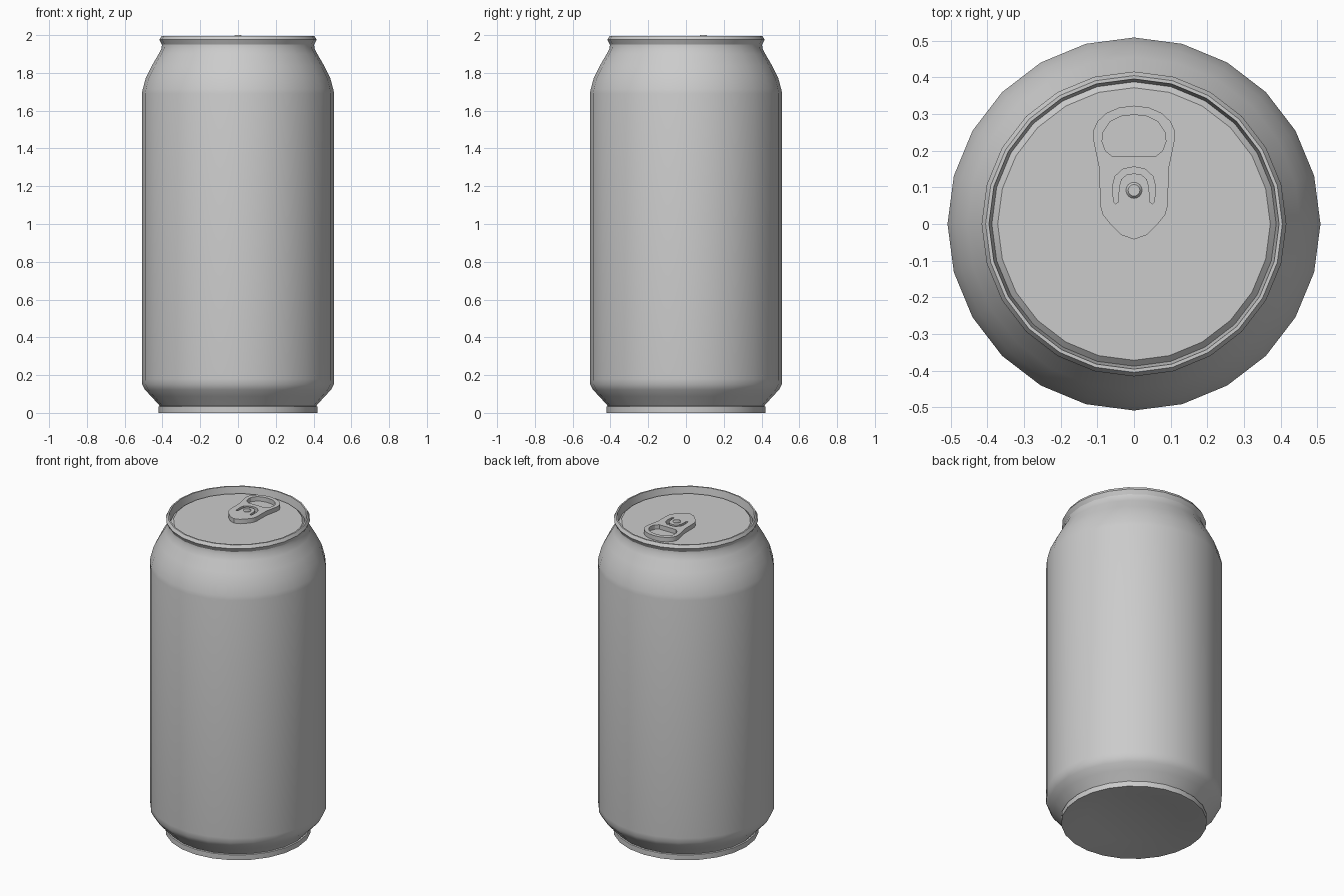
import bpy, bmesh, math

if "Cube" in bpy.data.objects:
    bpy.data.objects.remove(bpy.data.objects["Cube"])


def smooth(obj, angle=30):
    bpy.ops.object.select_all(action='DESELECT')
    obj.select_set(True)
    bpy.context.view_layer.objects.active = obj
    bpy.ops.object.shade_smooth_by_angle(angle=math.radians(angle))


def lathe(name, profile, sides, center=(0, 0)):
    """Revolve (radius, z) points about a vertical axis; radius 0 makes a pole."""
    bm = bmesh.new()
    rings = []
    for r, z in profile:
        n = 1 if r == 0 else sides
        rings.append([bm.verts.new((center[0] + r * math.cos(2 * math.pi * i / sides),
                                    center[1] + r * math.sin(2 * math.pi * i / sides), z))
                      for i in range(n)])
    for a, b in zip(rings, rings[1:]):
        for i in range(sides):
            j = (i + 1) % sides
            quad = [a[i % len(a)], a[j % len(a)], b[j % len(b)], b[i % len(b)]]
            bm.faces.new(list(dict.fromkeys(quad)))
    bmesh.ops.recalc_face_normals(bm, faces=bm.faces)
    mesh = bpy.data.meshes.new(name)
    bm.to_mesh(mesh)
    bm.free()
    obj = bpy.data.objects.new(name, mesh)
    bpy.context.collection.objects.link(obj)
    smooth(obj)
    return obj


def mirrored(half):
    """Close a right-hand half outline whose ends lie on x = 0."""
    return half + [(-x, y) for x, y in reversed(half) if x > 0]


# Can body with domed base, foot, shoulder and rolled rim
lathe("can_body", [
    (0, 0.035), (0.27, 0.03), (0.405, 0.0), (0.42, 0.0), (0.42, 0.033), (0.413, 0.036),
    (0.46, 0.088), (0.492, 0.122), (0.507, 0.15), (0.509, 0.18),
    (0.509, 1.69), (0.504, 1.715), (0.488, 1.775), (0.455, 1.84), (0.42, 1.9),
    (0.405, 1.93), (0.403, 1.95), (0.416, 1.976), (0.405, 1.995), (0.396, 1.995),
    (0.388, 1.945)], 24)

# Lid panel rising from the groove inside the rim
lathe("lid", [(0.388, 1.945), (0.372, 1.96), (0, 1.96)], 24)

# Pull tab: outline with finger hole and U-shaped slot
outline = mirrored([(0, 0.323), (0.04, 0.318), (0.075, 0.303), (0.1, 0.28), (0.111, 0.255),
                    (0.111, 0.23), (0.103, 0.19), (0.094, 0.148), (0.093, 0.052),
                    (0.085, 0.025), (0.065, 0.0), (0.035, -0.03), (0, -0.042)])
finger_hole = mirrored([(0, 0.298), (0.035, 0.294), (0.065, 0.279), (0.085, 0.25),
                        (0.087, 0.225), (0.078, 0.2), (0.058, 0.184), (0, 0.184)])
slot = mirrored([(0, 0.156), (0.03, 0.15), (0.052, 0.13), (0.058, 0.105), (0.056, 0.06),
                 (0.05, 0.055), (0.043, 0.06), (0.041, 0.1), (0.035, 0.122),
                 (0.02, 0.135), (0, 0.138)])
curve = bpy.data.curves.new("pull_tab", 'CURVE')
curve.dimensions = '2D'
curve.fill_mode = 'BOTH'
curve.extrude = 0.014
for loop in (outline, finger_hole, slot):
    spline = curve.splines.new('POLY')
    spline.points.add(len(loop) - 1)
    for p, (x, y) in zip(spline.points, loop):
        p.co = (x, y, 0, 1)
    spline.use_cyclic_u = True
tab = bpy.data.objects.new("pull_tab", curve)
tab.location.z = 1.976
bpy.context.collection.objects.link(tab)
bpy.ops.object.select_all(action='DESELECT')
tab.select_set(True)
bpy.context.view_layer.objects.active = tab
bpy.ops.object.convert(target='MESH')
smooth(bpy.context.view_layer.objects.active)

# Rivet holding the tab
lathe("rivet", [(0.022, 1.96), (0.022, 1.993), (0.016, 2.0), (0, 2.0)], 16, (0, 0.092))
